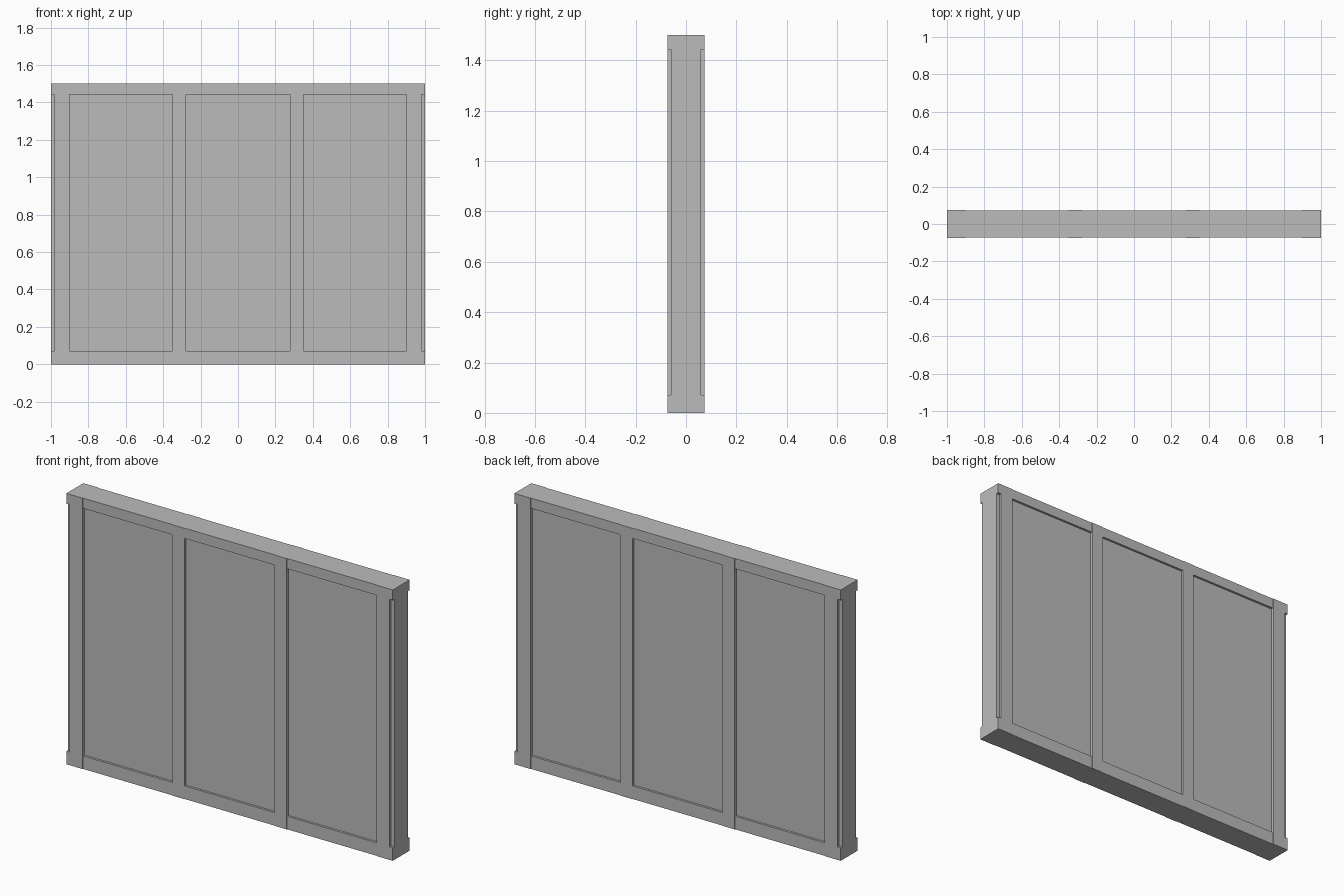
import bpy
import bmesh
from mathutils import Matrix

if "Cube" in bpy.data.objects:
    bpy.data.objects.remove(bpy.data.objects["Cube"], do_unlink=True)

WIDTH, HEIGHT = 2.0, 1.5
POST_Y, RAIL_Y, PANEL_Y = 0.074, 0.0715, 0.059   # half thicknesses
LOW, HIGH = 0.072, 1.443                         # recess bottom and top
NOTCH_X = 0.98
BAYS = [(-0.9, -0.35), (-0.277, 0.277), (0.35, 0.9)]


def boxes(name, spans):
    """One mesh object made of separate boxes given as x, y, z ranges."""
    bm = bmesh.new()
    for span in spans:
        size = [b - a for a, b in span]
        mid = [(a + b) / 2 for a, b in span]
        bmesh.ops.create_cube(
            bm, size=1, matrix=Matrix.Translation(mid) @ Matrix.Diagonal((*size, 1)))
    mesh = bpy.data.meshes.new(name)
    bm.to_mesh(mesh)
    bm.free()
    obj = bpy.data.objects.new(name, mesh)
    bpy.context.collection.objects.link(obj)
    return obj


def side(sign, depth):
    """Range in y from a depth out past the front or back face."""
    return tuple(sorted((sign * depth, sign * 0.2)))


# Solid slab
wall = boxes("panel_wall", [((-WIDTH / 2, WIDTH / 2), (-POST_Y, POST_Y), (0, HEIGHT))])

# Rails sit slightly behind the posts
rail_cut = boxes("rail_cutter", [
    (bay, side(s, RAIL_Y), (-0.1, HEIGHT + 0.1)) for bay in BAYS for s in (-1, 1)])

# Recessed panels and the notches along the four end corners
ends = [(-1.1, -NOTCH_X), (NOTCH_X, 1.1)]
recess_cut = boxes("recess_cutter", [
    (span, side(s, PANEL_Y), (LOW, HIGH)) for span in BAYS + ends for s in (-1, 1)])

for cutter in (rail_cut, recess_cut):
    cutter.hide_render = True
    mod = wall.modifiers.new(cutter.name, "BOOLEAN")
    mod.operation = "DIFFERENCE"
    mod.solver = "EXACT"
    mod.object = cutter

# Bake the cuts and drop the cutters
graph = bpy.context.evaluated_depsgraph_get()
baked = bpy.data.meshes.new_from_object(wall.evaluated_get(graph))
wall.modifiers.clear()
wall.data = baked
for cutter in (rail_cut, recess_cut):
    bpy.data.objects.remove(cutter, do_unlink=True)

# Plain grey
grey = bpy.data.materials.new("plain_grey")
grey.use_nodes = True
colour = (0.5, 0.5, 0.5, 1)
grey.diffuse_color = colour
grey.node_tree.nodes["Principled BSDF"].inputs["Base Color"].default_value = colour
wall.data.materials.clear()
wall.data.materials.append(grey)
